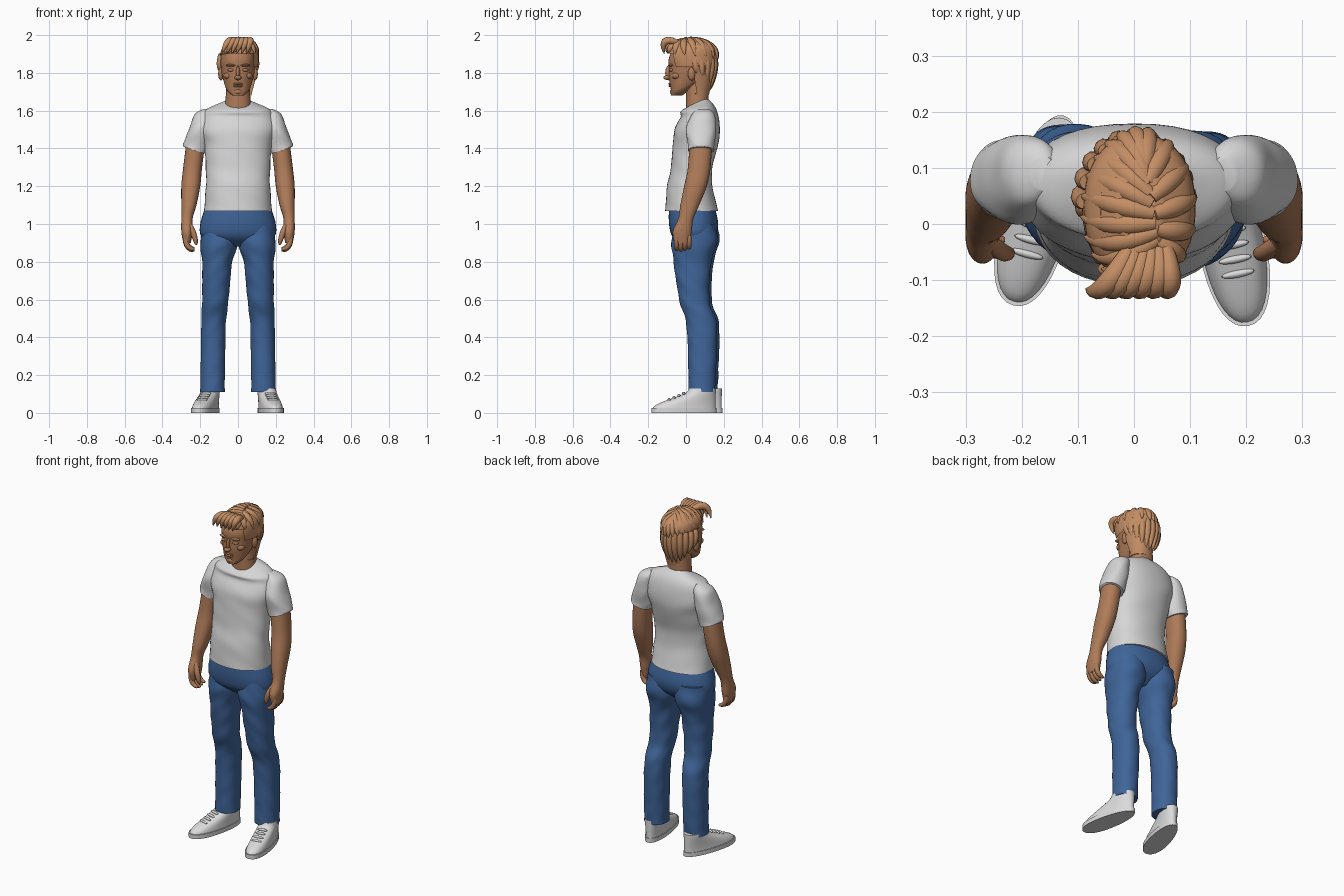
import bpy, bmesh
from math import cos, sin, pi, tau, radians, copysign
from mathutils import Vector

cube = bpy.data.objects.get("Cube")
if cube:
    bpy.data.objects.remove(cube)


def material(name, red, green, blue):
    mat = bpy.data.materials.new(name)
    mat.use_nodes = True
    color = (red, green, blue, 1)
    mat.diffuse_color = color
    shader = next(n for n in mat.node_tree.nodes if n.type == 'BSDF_PRINCIPLED')
    shader.inputs["Base Color"].default_value = color
    return mat


skin = material("skin", .43, .2, .1)
hair = material("hair", .55, .27, .13)
denim = material("blue denim", .05, .13, .32)
cotton = material("white cotton", .68, .67, .67)
leather = material("white leather", .72, .71, .71)
parts = []


def link(name, data, mat):
    data.materials.append(mat)
    part = bpy.data.objects.new(name, data)
    bpy.context.collection.objects.link(part)
    parts.append(part)
    return part


def mesh_part(name, mat, bm):
    bmesh.ops.recalc_face_normals(bm, faces=bm.faces)
    mesh = bpy.data.meshes.new(name)
    bm.to_mesh(mesh)
    bm.free()
    return link(name, mesh, mat)


def smooth_rows(rings, steps):
    """Catmull-Rom interpolation between cross-sections."""
    padded = [rings[0], *rings, rings[-1]]
    for i in range(len(rings) - 1):
        for k in range(steps):
            t = k / steps
            yield [b + t / 2 * (c - a + t * (2 * a - 5 * b + 4 * c - d + t * (3 * (b - c) + d - a)))
                   for a, b, c, d in zip(*padded[i:i + 4])]
    yield rings[-1]


def loft(name, mat, rings, side=1, power=2.2, steps=6, fold=0, flare=0, tilt=(0, 0), keep=None):
    """Skin through rings of (z, x, y, half width, half depth); tilt leans the first rim."""
    bm = bmesh.new()
    loops = []
    rows = list(smooth_rows(rings, steps))
    for row, (z, x, y, width, depth) in enumerate(rows):
        lean = max(0, 1 - 3 * row / len(rows))
        loop = []
        for i in range(40):
            angle = tau * i / 40
            c, n = cos(angle), sin(angle)
            crease = 1 + fold * sin(50 * z + 3 * c + 2 * n) * sin(2 * angle + 9 * z)
            across = crease * width * copysign(abs(c) ** (2 / power), c) * (1 - flare * n)
            along = crease * depth * copysign(abs(n) ** (2 / power), n)
            height = z + lean * (tilt[0] * c + tilt[1] * n)
            loop.append(bm.verts.new((side * (x + across), y + along, height)))
        loops.append(loop)
    for low, high in zip(loops, loops[1:]):
        for i in range(len(low)):
            bm.faces.new((low[i - 1], low[i], high[i], high[i - 1]))
    bm.faces.new(loops[0])
    bm.faces.new(loops[-1])
    if keep:
        cut = [face for face in bm.faces if not keep(face.calc_center_median())]
        bmesh.ops.delete(bm, geom=cut, context='FACES')
    return mesh_part(name, mat, bm)


def ball(name, mat, place, size):
    bm = bmesh.new()
    bmesh.ops.create_uvsphere(bm, u_segments=20, v_segments=12, radius=1)
    bmesh.ops.scale(bm, vec=size, verts=bm.verts)
    bmesh.ops.translate(bm, vec=place, verts=bm.verts)
    return mesh_part(name, mat, bm)


def strands(name, mat, paths, width, taper):
    """Tubes that narrow to a tip along three-point bends."""
    curve = bpy.data.curves.new(name, 'CURVE')
    curve.dimensions = '3D'
    curve.bevel_depth = width
    curve.bevel_resolution = 3
    curve.use_fill_caps = True
    for start, bend, end in paths:
        tube = curve.splines.new('POLY')
        tube.points.add(11)
        for i, point in enumerate(tube.points):
            t = i / 11
            spot = Vector(start).lerp(bend, t).lerp(Vector(bend).lerp(end, t), t)
            point.co = (*spot, 1)
            point.radius = max(.02, sin(pi * (.2 + .8 * t))) ** taper
    return link(name, curve, mat)


# Shirt body, collar dipping at the front
loft("shirt_body", cotton, [
    (1.64, 0, .05, .07, .06), (1.61, 0, .06, .16, .09), (1.57, 0, .07, .19, .1),
    (1.5, 0, .06, .2, .12), (1.42, 0, .05, .18, .12), (1.3, 0, .03, .17, .11),
    (1.2, 0, .02, .17, .12), (1.07, 0, .03, .18, .14)], fold=.01, tilt=(0, .03))

# Hips
loft("trouser_hips", denim, [
    (1.1, 0, .03, .17, .12), (1, 0, .04, .2, .13), (.93, 0, .04, .19, .11), (.88, 0, .04, .1, .05)])

# Neck, head and central facial features
loft("neck", skin, [(1.59, 0, .06, .07, .06), (1.76, 0, .06, .06, .06)])
loft("head", skin, [
    (1.68, 0, -.05, .03, .03), (1.71, 0, -.03, .06, .05), (1.77, 0, .01, .08, .1),
    (1.82, 0, .03, .09, .12), (1.88, 0, .03, .09, .12), (1.96, 0, .03, .06, .08)])
ball("nose_bridge", skin, (0, -.09, 1.8), (.01, .02, .04))
ball("nose_tip", skin, (0, -.1, 1.775), (.018, .02, .012))
ball("chin", skin, (0, -.065, 1.7), (.026, .02, .018))
for lip, z in (("upper_lip", 1.742), ("lower_lip", 1.73)):
    ball(lip, skin, (0, -.083, z), (.025, .01, .006))

for side, s in (("left", 1), ("right", -1)):
    # Paired facial features
    ball(f"{side}_ear", skin, (s * .09, .03, 1.795), (.015, .02, .035))
    ball(f"{side}_brow", skin, (s * .035, -.08, 1.84), (.03, .015, .007))
    ball(f"{side}_eyelid", skin, (s * .035, -.075, 1.815), (.02, .015, .009))
    ball(f"{side}_cheek", skin, (s * .05, -.05, 1.785), (.026, .025, .02))

    # Sleeve, arm and hand
    loft(f"{side}_sleeve", cotton, [
        (1.39, .23, .08, .06, .07), (1.42, .22, .08, .07, .07), (1.5, .2, .08, .06, .08),
        (1.58, .18, .09, .05, .06), (1.61, .16, .09, .02, .03)], side=s, fold=.02, tilt=(.02, 0))
    loft(f"{side}_arm", skin, [
        (1.46, .22, .08, .05, .06), (1.3, .24, .07, .05, .06), (1.2, .25, .05, .05, .06),
        (1.1, .26, .02, .04, .05), (1.03, .27, 0, .03, .04), (.96, .27, -.02, .03, .05),
        (.9, .27, -.02, .02, .04)], side=s)
    fingers = []
    for i in range(4):
        y = -.05 + .022 * i
        tip = .86 + .006 * abs(i - 1)
        fingers.append(((s * .28, y, .94), (s * .28, y, tip), (s * .23, y, tip)))
    strands(f"{side}_fingers", skin, fingers, .014, .3)
    strands(f"{side}_thumb", skin, [((s * .26, -.03, 1), (s * .23, -.06, .95), (s * .22, -.05, .89))],
            .016, .3)

    # Trouser leg, the left one slightly further forward
    leg = loft(f"{side}_trouser_leg", denim, [
        (1, .1, .05, .09, .11), (.9, .1, .05, .1, .12), (.8, .11, .04, .08, .1), (.6, .12, .05, .07, .08),
        (.45, .13, .09, .065, .08), (.11, .135, .09, .065, .07)], side=s, steps=12, fold=.025)
    leg.location.y = -.006 * s

    # Shoe: sole, upper that shortens towards the ankle, and laces
    shoe = [loft(f"{side}_shoe_sole", leather, [(0, 0, 0, .06, .175), (.025, 0, 0, .06, .175)],
                 steps=1, flare=.12)]
    upper = []
    for i in range(9):
        t = i / 8
        length = .12 + .05 * cos(pi * t)
        upper.append((.02 + .11 * t, 0, .17 - length, .056 - .01 * t, length))
    shoe.append(loft(f"{side}_shoe_upper", leather, upper, steps=2, flare=.1))
    for i in range(4):
        shoe.append(ball(f"{side}_lace_{i + 1}", leather, (0, -.08 + .026 * i, .07 + .011 * i),
                         (.03, .007, .008)))
    for piece in shoe:
        piece.location = (s * .17, .007 - s * .017, 0)
        piece.rotation_euler.z = s * radians(13 - 2 * s)


# Hair cap trimmed along the hairline
def above_hairline(p):
    return p.z > (1.9 if p.y < -.06 else 1.83 if p.y < .05 else 0)


loft("hair_cap", hair, [
    (1.68, .01, .06, .06, .06), (1.8, .01, .04, .09, .11), (1.88, .01, .03, .1, .13),
    (1.94, .01, .03, .09, .12), (1.98, .01, .03, .04, .06)], keep=above_hairline)


# Hair locks swept both ways from a side parting
def on_skull(v):
    return Vector((.095 * v.x, .13 * v.y, .11 * v.z)) + Vector((.007, .026, 1.87))


locks = []
for count, first, last in ((11, 245, 95), (7, -60, 80)):
    for i in range(count):
        t = i / (count - 1)
        angle = radians(first + (last - first) * t)
        start = Vector((.4 - .3 * t, 1.1 * t - .6, .8)).normalized()
        end = Vector((cos(angle), sin(angle), .3 * (1 - t))).normalized()
        middle = (start + end).normalized() * 1.2
        locks.append([on_skull(v) for v in (start, middle, end * 1.1)])

# Shorter locks hanging round the back and sides
for i in range(11):
    angle = radians(5 + 17 * i)
    c, n = cos(angle), sin(angle)
    locks.append(((.09 * c, .03 + .12 * n, 1.9), (.1 * c, .04 + .12 * n, 1.82),
                  (.08 * c, .06 + .07 * n, 1.8 - .09 * n)))

# Fringe rising forward, then falling across the forehead
for i in range(6):
    x = .075 - .026 * i
    locks.append(((x / 2 + .02, -.045, 1.96), (x, -.14, 2), (x - .03, -.115, 1.9)))
strands("hair_locks", hair, locks, .02, .7)

# Turn strands into meshes and smooth everything but sharp rims
bpy.ops.object.select_all(action='DESELECT')
for part in parts:
    part.select_set(True)
bpy.context.view_layer.objects.active = parts[-1]
bpy.ops.object.convert(target='MESH')
bpy.ops.object.shade_smooth_by_angle(angle=radians(40))
